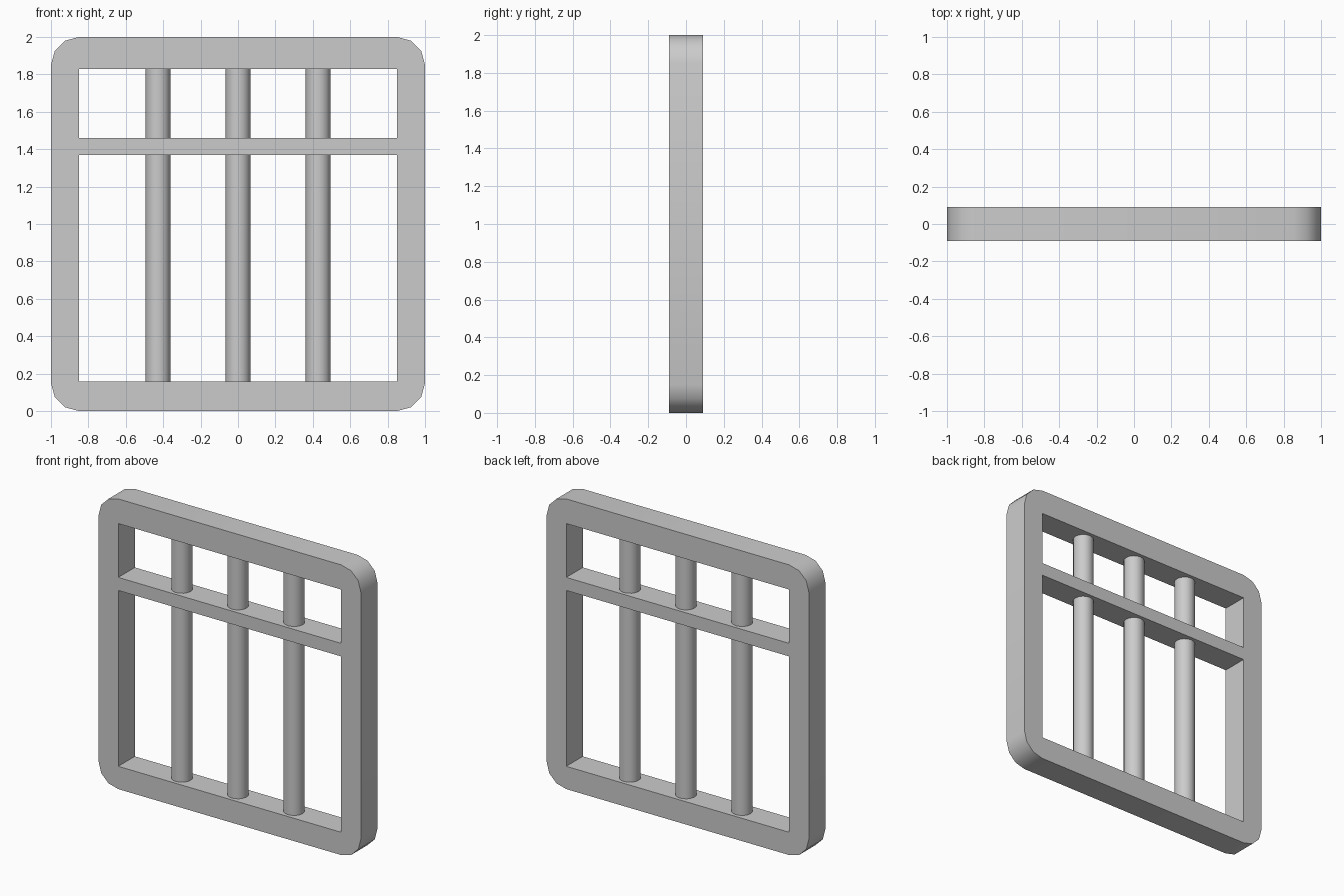
import bpy, bmesh
from math import sin, cos, radians

if "Cube" in bpy.data.objects:
    bpy.data.objects.remove(bpy.data.objects["Cube"])

DEPTH = 0.18


def smooth(obj):
    bpy.ops.object.select_all(action='DESELECT')
    obj.select_set(True)
    bpy.context.view_layer.objects.active = obj
    bpy.ops.object.shade_smooth_by_angle(angle=radians(35))


# Frame: rounded outer outline with a rectangular opening, extruded in depth
R = 0.15
outer = []
for cx, cz, start in ((0.85, 1.85, 0), (-0.85, 1.85, 90), (-0.85, 0.15, 180), (0.85, 0.15, 270)):
    for i in range(4):
        a = radians(start + 30 * i)
        outer.append((cx + R * cos(a), cz + R * sin(a)))
inner = [(-0.85, 0.157), (0.85, 0.157), (0.85, 1.83), (-0.85, 1.83)]

bm = bmesh.new()
edges = []
for loop in (outer, inner):
    vs = [bm.verts.new((x, -DEPTH / 2, z)) for x, z in loop]
    edges += [bm.edges.new((vs[i - 1], vs[i])) for i in range(len(vs))]
bmesh.ops.triangle_fill(bm, edges=edges, use_beauty=True, normal=(0, -1, 0))
ext = bmesh.ops.extrude_face_region(bm, geom=bm.faces[:], use_keep_orig=True)
moved = [g for g in ext["geom"] if isinstance(g, bmesh.types.BMVert)]
bmesh.ops.translate(bm, verts=moved, vec=(0, DEPTH, 0))
bmesh.ops.recalc_face_normals(bm, faces=bm.faces[:])
mesh = bpy.data.meshes.new("frame")
bm.to_mesh(mesh)
bm.free()
frame = bpy.data.objects.new("frame", mesh)
bpy.context.collection.objects.link(frame)
smooth(frame)

# Crossbar, flush with the frame front and back
bpy.ops.mesh.primitive_cube_add(size=1, location=(0, 0, 1.414))
crossbar = bpy.context.object
crossbar.name = "crossbar"
crossbar.scale = (1.70, DEPTH, 0.09)

# Three round vertical bars
for i, x in enumerate((-0.428, 0, 0.428)):
    bpy.ops.mesh.primitive_cylinder_add(vertices=16, radius=0.067, depth=1.673,
                                        location=(x, 0, 0.9935))
    bar = bpy.context.object
    bar.name = f"vertical_bar_{i + 1}"
    smooth(bar)
